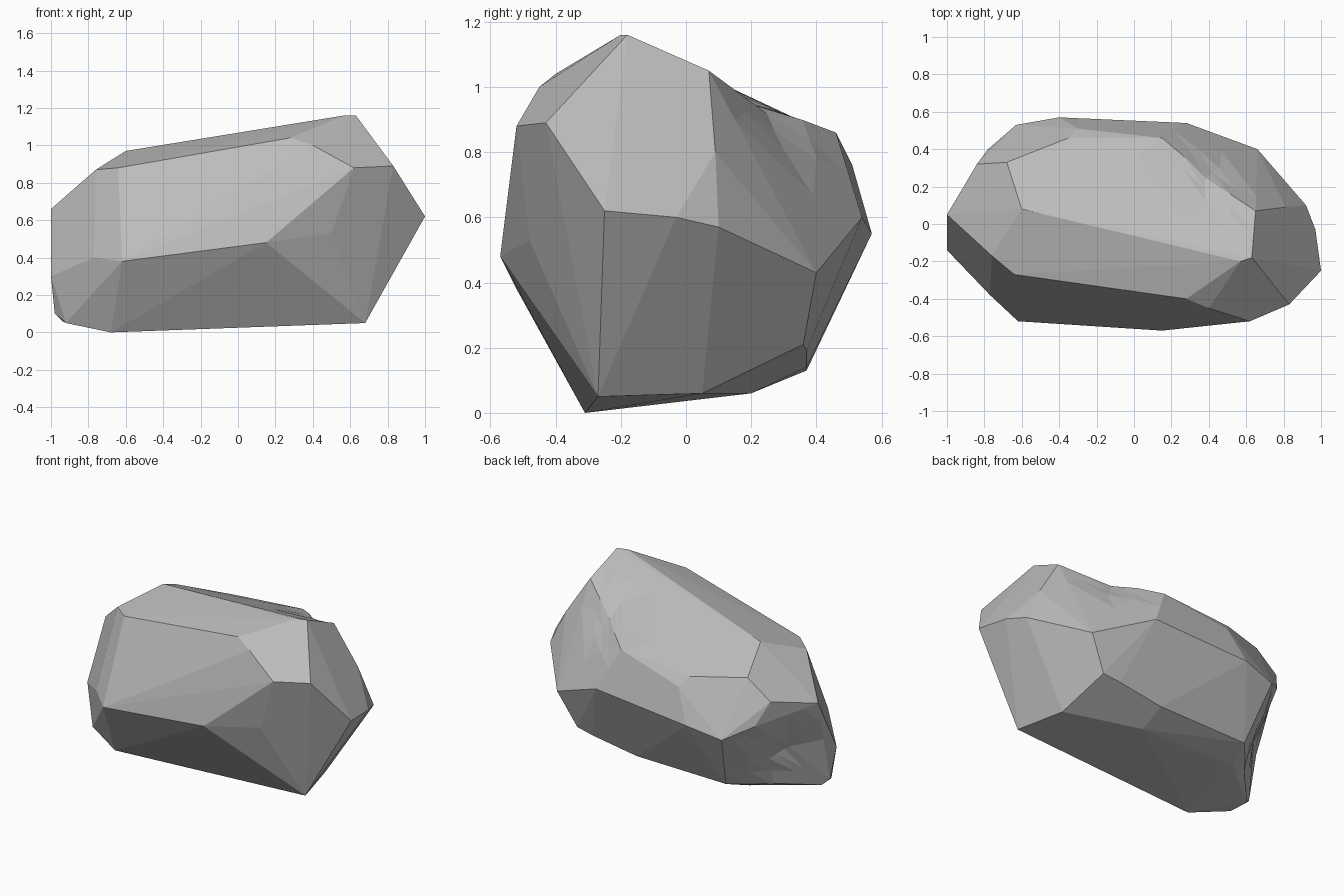
import bpy
import bmesh
import math
from mathutils import Vector

old_cube = bpy.data.objects.get("Cube")
if old_cube:
    bpy.data.objects.remove(old_cube, do_unlink=True)


def make_material(name, colour):
    material = bpy.data.materials.new(name)
    material.use_nodes = True
    material.diffuse_color = colour
    shader = next(n for n in material.node_tree.nodes if n.type == "BSDF_PRINCIPLED")
    shader.inputs["Base Color"].default_value = colour
    shader.inputs["Roughness"].default_value = 0.9
    return material


def chiselled_stone(name, outlines, hollows, material, flatness):
    """Wrap a tight faceted skin around corner outlines, then wear it hollow."""
    bm = bmesh.new()
    for outline in outlines:
        for corner in outline:
            bm.verts.new(corner)
    bmesh.ops.convex_hull(bm, input=bm.verts[:], use_existing_faces=False)
    # Remove corners that ended up under the skin
    loose = [v for v in bm.verts if not v.link_faces]
    bmesh.ops.delete(bm, geom=loose, context="VERTS")
    # Press shallow worn hollows into the skin
    bmesh.ops.subdivide_edges(bm, edges=bm.edges[:], cuts=3, use_grid_fill=True)
    for centre, push, radius in hollows:
        for v in bm.verts:
            nearness = 1 - (v.co - Vector(centre)).length / radius
            if nearness > 0:
                v.co += Vector(push) * nearness
    # Merge nearly level triangles into broad chipped facets
    bmesh.ops.triangulate(bm, faces=bm.faces[:])
    bmesh.ops.dissolve_limit(bm, angle_limit=flatness,
                             verts=bm.verts[:], edges=bm.edges[:])
    bmesh.ops.recalc_face_normals(bm, faces=bm.faces[:])
    for face in bm.faces:
        face.smooth = False
    mesh = bpy.data.meshes.new(name)
    bm.to_mesh(mesh)
    bm.free()
    mesh.materials.append(material)
    stone = bpy.data.objects.new(name, mesh)
    bpy.context.scene.collection.objects.link(stone)
    return stone


# Foot: the nearly level underside, chamfered at the back left corner
foot = [(-.68, -.31, 0), (.68, -.27, .05), (.6, .05, .06), (.54, .36, .21),
        (.42, .37, .19), (.1, .37, .14), (.1, .2, .06), (-.55, .37, .13),
        (-.6, .2, .07), (-.94, -.07, .06), (-.92, -.2, .05)]

# Waist: the widest corners, with the pointed end at the left
waist = [(-.62, -.52, .38), (-.2, -.53, .46), (.15, -.57, .48), (.5, -.48, .53),
         (.7, -.36, .38), (1, -.25, .62), (.97, -.03, .6), (.92, .1, .57),
         (.66, .4, .43), (.28, .54, .6), (-.4, .57, .55), (-.63, .53, .5),
         (-.78, .4, .58), (-1, .05, .66), (-1, -.14, .3), (-.98, -.1, .1),
         (-.77, -.38, .4)]

# Shoulder: the rim where the sides turn into the top
shoulder = [(-.64, -.27, .88), (-.25, -.3, .93), (.28, -.4, 1.04),
            (.4, -.45, 1), (.62, -.52, .88), (.83, -.43, .89),
            (.81, .09, .8), (.15, .46, .86), (-.3, .51, .76),
            (-.35, .46, .82), (-.68, .33, .85), (-.84, .32, .73),
            (-.76, -.17, .87)]

# Crown: the ridge rising to the peak
crown = [(-.6, .08, .97), (-.4, .04, 1), (.28, -.2, 1.1), (.57, -.2, 1.16),
         (.63, -.18, 1.16), (.65, .07, 1.05)]

# Hollows: centre, push and radius of the worn back ridge and right end
hollows = [((.42, .25, .97), (-.02, -.02, -.04), .25),
           ((-.86, .16, .32), (.05, -.03, .02), .3)]

grey = make_material("stone_grey", (0.5, 0.5, 0.5, 1))
chiselled_stone("boulder", [foot, waist, shoulder, crown], hollows, grey,
                math.radians(4))
